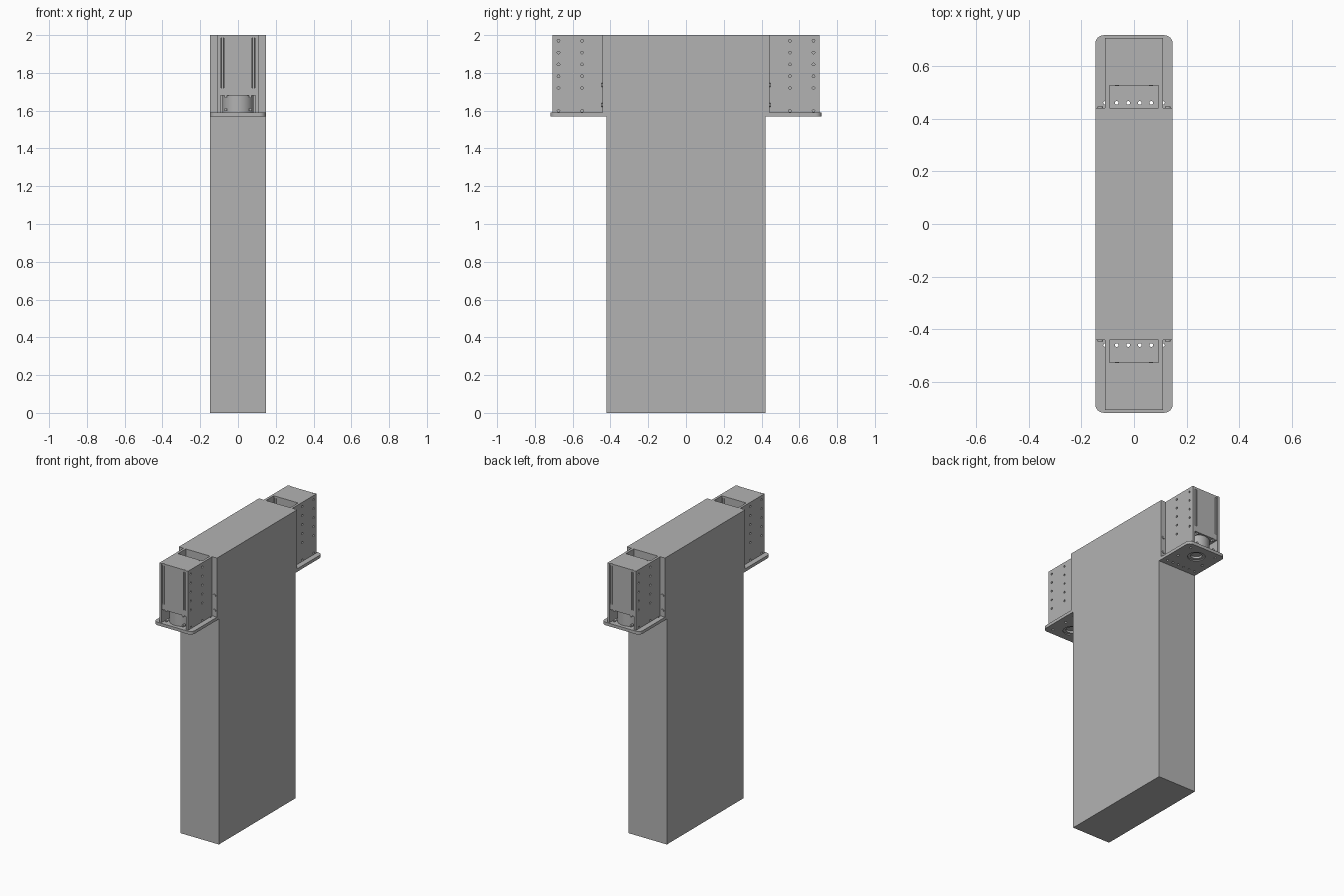
import bpy, bmesh, math
from mathutils import Matrix, Vector

cube = bpy.data.objects.get("Cube")
if cube:
    bpy.data.objects.remove(cube, do_unlink=True)

grey = bpy.data.materials.new("plain grey")
grey.use_nodes = True
colour = (0.45, 0.45, 0.45, 1)
grey.diffuse_color = colour
grey.node_tree.nodes["Principled BSDF"].inputs["Base Color"].default_value = colour


def make(name, bm):
    mesh = bpy.data.meshes.new(name)
    bmesh.ops.recalc_face_normals(bm, faces=bm.faces)
    bm.to_mesh(mesh)
    bm.free()
    mesh.materials.append(grey)
    ob = bpy.data.objects.new(name, mesh)
    bpy.context.collection.objects.link(ob)
    return ob


def add_box(bm, x, y, z):
    size = [r[1] - r[0] for r in (x, y, z)]
    mid = Vector([(r[0] + r[1]) / 2 for r in (x, y, z)])
    m = Matrix.Translation(mid) @ Matrix.Diagonal((*size, 1))
    return bmesh.ops.create_cube(bm, size=1, matrix=m)["verts"]


def add_rod(bm, centre, radius, length, axis="Z", sides=16):
    turn = {"X": Matrix.Rotation(math.pi / 2, 4, "Y"),
            "Y": Matrix.Rotation(math.pi / 2, 4, "X"), "Z": Matrix()}[axis]
    bmesh.ops.create_cone(bm, cap_ends=True, segments=sides, radius1=radius,
                          radius2=radius, depth=length,
                          matrix=Matrix.Translation(centre) @ turn)


def cut(ob, cutter_bm):
    cutter = make("cutter", cutter_bm)
    cutter.hide_render = True
    mod = ob.modifiers.new("cut", "BOOLEAN")
    mod.operation, mod.solver, mod.object = "DIFFERENCE", "EXACT", cutter
    deps = bpy.context.evaluated_depsgraph_get()
    mesh = bpy.data.meshes.new_from_object(ob.evaluated_get(deps))
    ob.modifiers.clear()
    ob.data = mesh
    bpy.data.objects.remove(cutter, do_unlink=True)


# Main post
bm = bmesh.new()
add_box(bm, (-.147, .147), (-.42, .42), (0, 2))
make("post", bm)

LOW, PLATE = 1.568, 1.589
BOLT_Y = (.55, .675)
bracket = []

# Base plate with rounded outer corners
bm = bmesh.new()
verts = add_box(bm, (-.147, .147), (.42, .717), (LOW, PLATE))
outer = [e for e in bm.edges if all(v.co.y > .7 for v in e.verts)
         and abs(e.verts[0].co.z - e.verts[1].co.z) > .01]
bmesh.ops.bevel(bm, geom=outer, offset=.032, segments=6, affect="EDGES", profile=.5)
base = make("base_plate", bm)
bm = bmesh.new()
add_rod(bm, (0, .61, 1.575), .036, .1, sides=32)
for i in range(6):
    add_rod(bm, (-.11 + i * .044, .46, 1.575), .007, .1)
for x in (-.1, .1):
    for y in BOLT_Y:
        add_rod(bm, (x, y, LOW), .008, .02)
cut(base, bm)
bm = bmesh.new()
add_rod(bm, (0, .61, LOW), .055, .014, sides=32)
cut(base, bm)
bracket.append(base)

# Mounting flange against the post
bm = bmesh.new()
add_box(bm, (-.147, .147), (.42, .441), (PLATE, 2))
bracket.append(make("mounting_flange", bm))

bm = bmesh.new()
for x in (-.128, .128):
    for z in (1.63, 1.735):
        add_rod(bm, (x, .443, z), .011, .008, "Y")
bracket.append(make("flange_screws", bm))

# Side plates with rows of bolt holes
for name, s in (("left_side_plate", 1), ("right_side_plate", -1)):
    bm = bmesh.new()
    add_box(bm, sorted((s * .093, s * .11)), (.441, .707), (PLATE, 2))
    plate = make(name, bm)
    bm = bmesh.new()
    for y in BOLT_Y:
        for z in [1.72 + i * .0625 for i in range(5)] + [1.599]:
            add_rod(bm, (s * .11, y, z), .007, .024, "X")
    cut(plate, bm)
    bracket.append(plate)

# Core block between the side plates, slotted front and back
bm = bmesh.new()
add_box(bm, (-.093, .093), (.527, .704), (1.68, 2))
core = make("core_block", bm)
bm = bmesh.new()
for x in (-.081, .081):
    for y in (.527, .704):
        add_box(bm, (x - .008, x + .008), (y - .016, y + .016), (1.72, 1.985))
cut(core, bm)
bracket.append(core)

# Rods lying in the slots, with end caps showing on top
bm = bmesh.new()
for x in (-.082, .082):
    for y in (.533, .698):
        add_rod(bm, (x, y, 1.84), .006, .322)
bracket.append(make("tie_rods", bm))

# Round hub under the core block
bm = bmesh.new()
add_rod(bm, (0, .61, 1.6345), .083, .091, sides=48)
bracket.append(make("hub", bm))

# Hub screws
bm = bmesh.new()
for x in (-.065, .065):
    for y in (.535, .69):
        for z in (1.605, 1.675):
            add_rod(bm, (x, y, z), .008, .02, "Y")
bracket.append(make("hub_screws", bm))

# Smooth the round parts
for ob in bracket:
    ob.select_set(True)
bpy.context.view_layer.objects.active = bracket[0]
bpy.ops.object.shade_smooth_by_angle(angle=math.radians(30))

# Same bracket on the front end
for ob in bracket:
    twin = ob.copy()
    twin.data = ob.data.copy()
    twin.name = "front_" + ob.name
    ob.name = "back_" + ob.name
    twin.matrix_world = Matrix.Rotation(math.pi, 4, "Z")
    bpy.context.collection.objects.link(twin)
